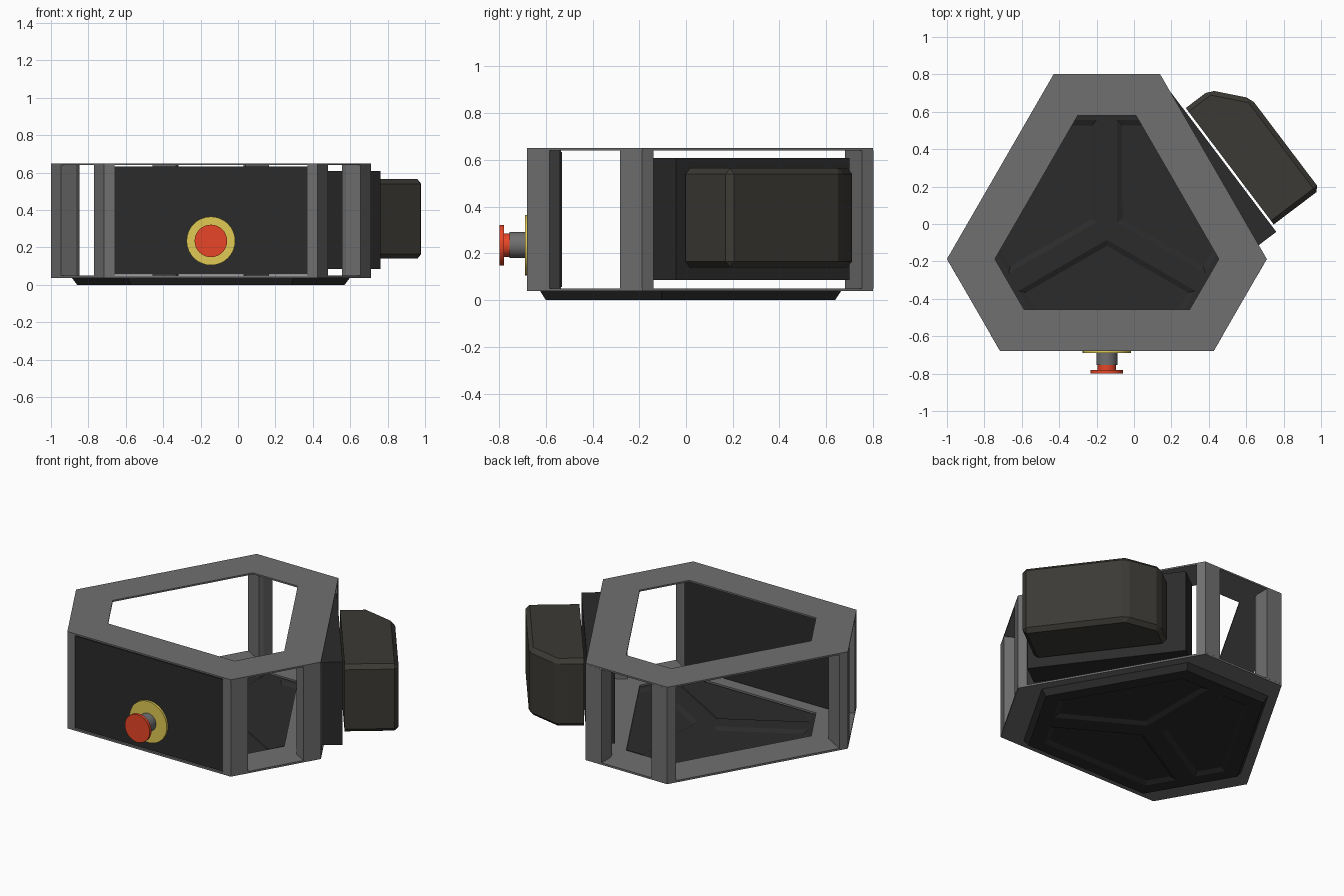
import bpy, bmesh, math
from mathutils import Matrix, Vector

if "Cube" in bpy.data.objects:
    bpy.data.objects.remove(bpy.data.objects["Cube"])

C = Vector((-0.145, -0.022))          # centre of the three-fold frame
R3 = math.sqrt(3)


def material(name, r, g, b):
    m = bpy.data.materials.new(name)
    m.diffuse_color = (r, g, b, 1)
    m.use_nodes = True
    m.node_tree.nodes["Principled BSDF"].inputs["Base Color"].default_value = m.diffuse_color
    return m


GREY = material("frame_grey", 0.16, 0.16, 0.16)
DARK = material("dark_panel", 0.024, 0.024, 0.024)
HOUSING = material("housing_grey", 0.045, 0.042, 0.035)
RED = material("button_red", 0.8, 0.06, 0.02)
YELLOW = material("button_yellow", 0.75, 0.6, 0.09)


def finish(name, bm, mat):
    bmesh.ops.recalc_face_normals(bm, faces=bm.faces)
    me = bpy.data.meshes.new(name)
    bm.to_mesh(me)
    bm.free()
    me.materials.append(mat)
    ob = bpy.data.objects.new(name, me)
    bpy.context.collection.objects.link(ob)
    return ob


def add_prism(bm, low, z0, z1, high=None):
    a = [bm.verts.new((p[0], p[1], z0)) for p in low]
    b = [bm.verts.new((p[0], p[1], z1)) for p in (high or low)]
    bm.faces.new(a)
    bm.faces.new(b)
    n = len(a)
    for i in range(n):
        bm.faces.new((a[i], a[(i + 1) % n], b[(i + 1) % n], b[i]))


def prism(name, mat, *args):
    bm = bmesh.new()
    add_prism(bm, *args)
    return finish(name, bm, mat)


def turn(points, k):
    """Rotate centre-relative points by k thirds and place them."""
    r = Matrix.Rotation(k * 2 * math.pi / 3, 2)
    return [C + r @ Vector(p) for p in points]


def hexagon(long_dist, short_dist):
    """Truncated triangle from distances to its long and short edges."""
    half = (2 * short_dist - long_dist) / R3
    return [p for k in range(3)
            for p in turn([(-half, -long_dist), (half, -long_dist)], k)]


def ring(name, z0, z1):
    outer, inner = hexagon(0.658, 0.823), hexagon(0.436, 0.601)
    bm = bmesh.new()
    loops = [[bm.verts.new((p.x, p.y, z)) for p in pts]
             for pts, z in ((outer, z0), (outer, z1), (inner, z1), (inner, z0))]
    for i in range(4):
        a, b = loops[i], loops[(i + 1) % 4]
        for j in range(6):
            k = (j + 1) % 6
            bm.faces.new((a[j], a[k], b[k], b[j]))
    finish(name, bm, GREY)


# Top and bottom frame rings
ring("bottom_ring", 0.038, 0.05)
ring("top_ring", 0.64, 0.65)

# Six five-sided corner posts
v = Vector((0.571, -0.658))
a = v + Vector((0.5, R3 / 2)) * 0.11
post = [v, a, a + Vector((-R3 / 2, 0.5)) * 0.09,
        v + Vector((-0.055, 0.145)), v + Vector((-0.055, 0))]
for k in range(3):
    prism(f"post_{2 * k + 1}", GREY, turn(post, k), 0.05, 0.64)
    prism(f"post_{2 * k + 2}", GREY, turn([(-p.x, p.y) for p in post], k), 0.05, 0.64)

# Base pan with three pentagonal recesses on both sides
pan = prism("base_pan", DARK, hexagon(0.578, 0.66), 0, 0.04, hexagon(0.603, 0.687))
wide = [(0, -0.06), (0.475, -0.335), (0.38, -0.5), (-0.38, -0.5), (-0.475, -0.335)]
slim = [(0, -0.095), (0.434, -0.345), (0.363, -0.47), (-0.363, -0.47), (-0.434, -0.345)]
bm = bmesh.new()
for k in range(3):
    w, s = turn(wide, k), turn(slim, k)
    add_prism(bm, w, -0.001, 0.014, s)
    add_prism(bm, s, 0.026, 0.041, w)
cutter = finish("recess_cutter", bm, DARK)
cutter.hide_render = True
mod = pan.modifiers.new("recesses", 'BOOLEAN')
mod.operation = 'DIFFERENCE'
mod.solver = 'EXACT'
mod.object = cutter
bpy.context.view_layer.objects.active = pan
bpy.ops.object.modifier_apply(modifier=mod.name)
bpy.data.objects.remove(cutter)

# Front wall between the posts
prism("front_wall", DARK, [(-0.67, -0.676), (0.38, -0.676), (0.38, -0.53), (-0.67, -0.53)],
      0.055, 0.634)


# Slanted side plate and its housing, laid out along the plate direction
def slanted(points):
    return [Vector((0.2, 0.7)) + p[0] * Vector((0.603, -0.798)) + p[1] * Vector((0.798, 0.603))
            for p in points]


prism("side_plate", DARK, slanted([(0, -0.16), (0.93, -0.16), (0.93, 0), (0, 0)]), 0.085, 0.608)

bm = bmesh.new()
add_prism(bm, slanted([(0.11, 0.013), (0.89, 0.013), (0.89, 0.323),
                       (0.28, 0.323), (0.11, 0.172)]), 0.14, 0.565)
back = set(sorted(bm.verts, key=lambda q: 0.798 * q.co.x + 0.603 * q.co.y)[:4])
edges = [e for e in bm.edges if not all(q in back for q in e.verts)]
bmesh.ops.bevel(bm, geom=edges, offset=0.025, segments=1, affect='EDGES')
finish("side_housing", bm, HOUSING)


# Push button on the front wall
def disc(name, mat, radius, y0, y1):
    bm = bmesh.new()
    bmesh.ops.create_cone(bm, cap_ends=True, segments=32, radius1=radius, radius2=radius,
                          depth=y1 - y0,
                          matrix=Matrix.Translation((-0.145, (y0 + y1) / 2, 0.235))
                          @ Matrix.Rotation(math.pi / 2, 4, 'X'))
    ob = finish(name, bm, mat)
    bpy.ops.object.select_all(action='DESELECT')
    ob.select_set(True)
    bpy.context.view_layer.objects.active = ob
    bpy.ops.object.shade_smooth_by_angle(angle=math.radians(30))


disc("button_backplate", YELLOW, 0.13, -0.69, -0.676)
disc("button_barrel", GREY, 0.056, -0.755, -0.69)
disc("button_neck", RED, 0.05, -0.78, -0.755)
disc("button_head", RED, 0.087, -0.798, -0.78)
